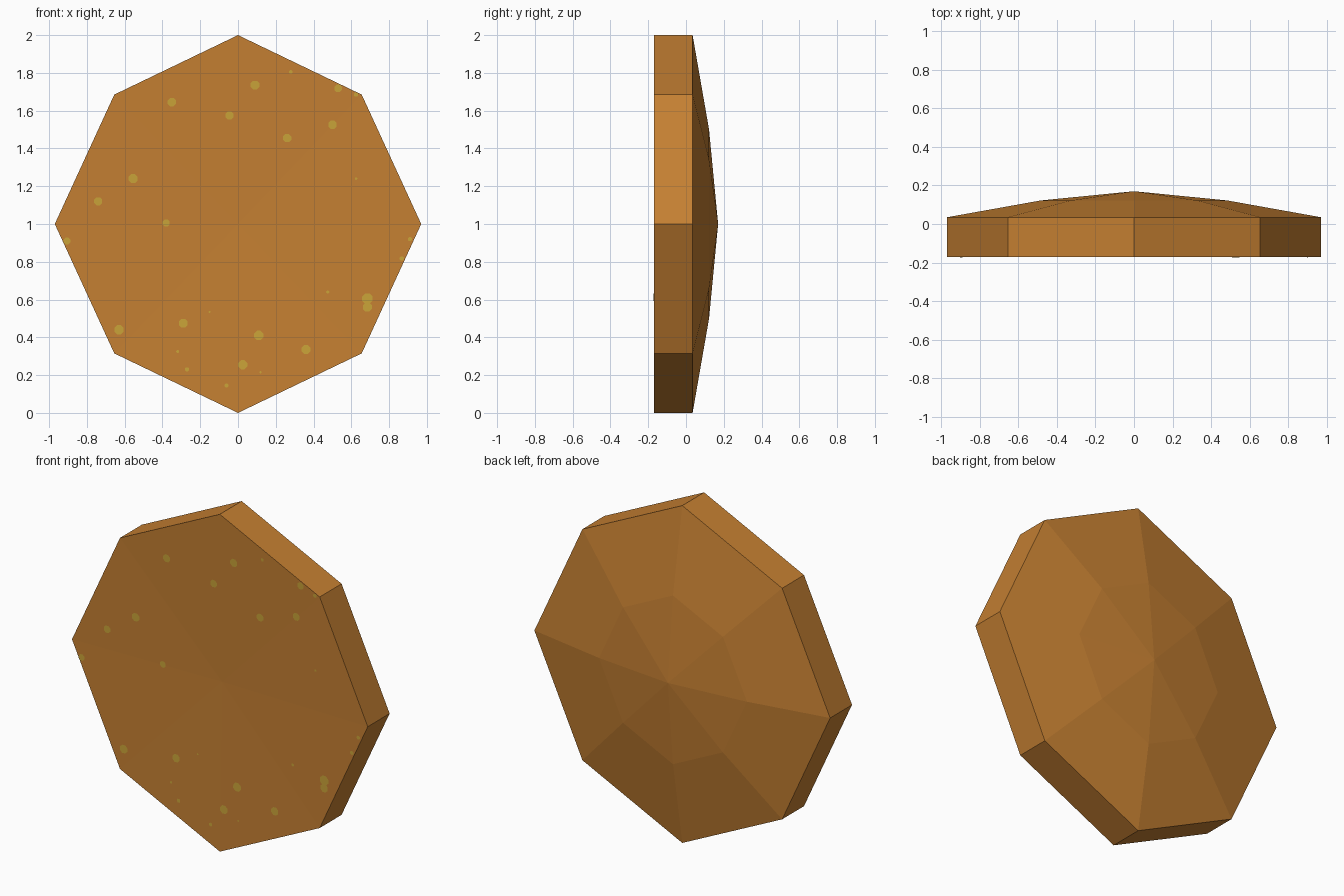
import bpy, bmesh, math

if "Cube" in bpy.data.objects:
    bpy.data.objects.remove(bpy.data.objects["Cube"])

FRONT, RIM, DISH = -0.17, 0.035, 0.02

def material(name, col):
    m = bpy.data.materials.new(name)
    m.diffuse_color = (*col, 1)
    m.use_nodes = True
    m.node_tree.nodes["Principled BSDF"].inputs["Base Color"].default_value = m.diffuse_color
    return m

def make(name, bm, mat):
    me = bpy.data.meshes.new(name)
    bm.to_mesh(me)
    bm.free()
    me.materials.append(mat)
    ob = bpy.data.objects.new(name, me)
    bpy.context.collection.objects.link(ob)
    return ob

crust = material("golden_brown", (0.56, 0.215, 0.032))
speck = material("olive_yellow", (0.59, 0.37, 0.04))

# Eight-sided outline in x and z about the centre
outline = [(0.97, 0), (0.655, 0.685), (0, 1), (-0.655, 0.685),
           (-0.97, 0), (-0.655, -0.685), (0, -1), (0.655, -0.685)]

# Domed disc: dished front, straight rim, back rising in two tiers
bm = bmesh.new()
rings = [[bm.verts.new((x * s, y, 1 + z * s)) for x, z in outline]
         for s, y in ((1, FRONT), (1, RIM), (0.5, 0.122))]
front_mid = bm.verts.new((0, FRONT + DISH, 1))
back_mid = bm.verts.new((0, 0.17, 1))
for i in range(8):
    j = (i + 1) % 8
    for a, b in zip(rings, rings[1:]):
        bm.faces.new((a[i], a[j], b[j], b[i]))
    bm.faces.new((front_mid, rings[0][i], rings[0][j]))
    bm.faces.new((back_mid, rings[2][j], rings[2][i]))
bmesh.ops.recalc_face_normals(bm, faces=bm.faces)
make("domed_disc", bm, crust)

def front_y(x, z):
    """Depth of the dished front at a point measured from the centre."""
    rho = 0
    for (x0, z0), (x1, z1) in zip(outline, outline[1:] + outline[:1]):
        nx, nz = z1 - z0, x0 - x1
        rho = max(rho, (x * nx + z * nz) / (x0 * nx + z0 * nz))
    return FRONT + DISH * (1 - rho)

# Specks on the front: x, z, radius
spots = [(-.35, 1.645, .024), (.09, 1.735, .025), (-.045, 1.575, .023),
         (.26, 1.455, .024), (.5, 1.525, .024), (.53, 1.718, .022),
         (.28, 1.805, .01), (.625, 1.685, .012), (-.555, 1.24, .026),
         (-.74, 1.12, .023), (-.38, 1.005, .02), (-.905, .91, .02),
         (.91, .92, .012), (.867, .818, .012), (.625, 1.24, .007),
         (.475, .64, .009), (.685, .605, .03), (.685, .56, .026),
         (-.63, .44, .026), (-.29, .475, .025), (.11, .41, .027),
         (.36, .335, .025), (.025, .255, .026), (-.15, .535, .006),
         (-.32, .325, .008), (-.27, .23, .012), (.12, .215, .006),
         (-.06, .145, .011)]
bm = bmesh.new()
for k, (cx, cz, r) in enumerate(spots):
    vs = []
    for i in range(8):
        a = math.tau * i / 8 + math.pi / 8
        x, z = cx + r * math.cos(a), cz + r * math.sin(a)
        vs.append(bm.verts.new((x, front_y(x, z - 1) - 0.003 - k * 0.00002, z)))
    f = bm.faces.new(vs)
    f.normal_update()
    if f.normal.y > 0:
        f.normal_flip()
make("front_specks", bm, speck)
